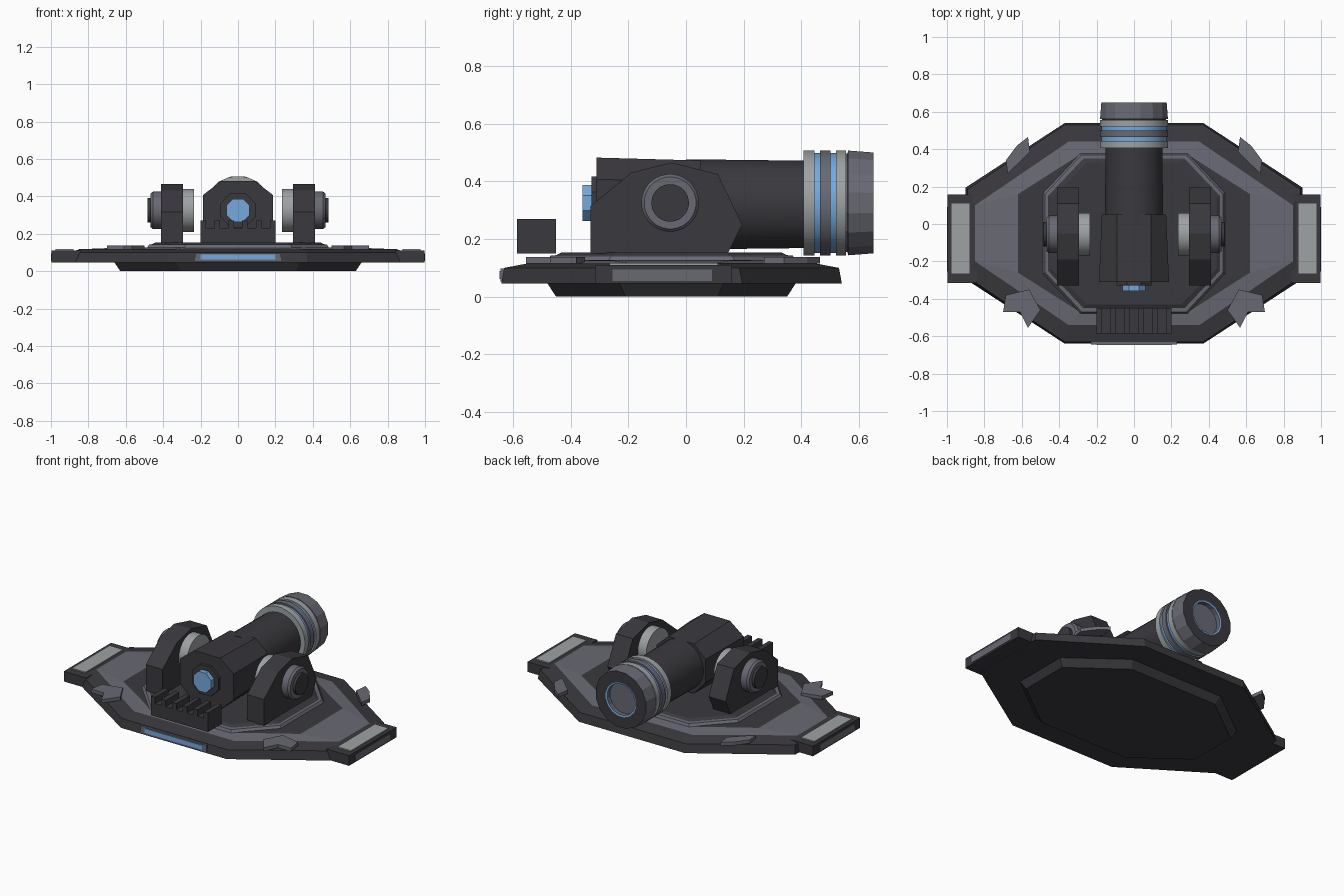
import bpy, bmesh, math
from mathutils import Vector

cube = bpy.data.objects.get("Cube")
if cube:
    bpy.data.objects.remove(cube, do_unlink=True)


def material(name, rgb):
    m = bpy.data.materials.new(name)
    m.use_nodes = True
    m.diffuse_color = (*rgb, 1)
    m.node_tree.nodes["Principled BSDF"].inputs["Base Color"].default_value = (*rgb, 1)
    return m


DARK, GREY, LIGHT, BLUE = range(4)
MATS = [material("charcoal", (0.042, 0.040, 0.047)),
        material("slate grey", (0.14, 0.14, 0.175)),
        material("light grey", (0.34, 0.36, 0.37)),
        material("light blue", (0.18, 0.40, 0.72))]


def loft(name, rings, mats, smooth=False):
    """Skin closed rings of points; mats colours each band, first and last also cap."""
    bm = bmesh.new()
    loops = [[bm.verts.new(p) for p in ring] for ring in rings]
    n = len(loops[0])
    for a, b, m in zip(loops, loops[1:], mats):
        for i in range(n):
            j = (i + 1) % n
            bm.faces.new((a[i], a[j], b[j], b[i])).material_index = m
    bm.faces.new(loops[0]).material_index = mats[0]
    bm.faces.new(loops[-1]).material_index = mats[-1]
    bmesh.ops.recalc_face_normals(bm, faces=bm.faces)
    mesh = bpy.data.meshes.new(name)
    bm.to_mesh(mesh)
    bm.free()
    for m in MATS:
        mesh.materials.append(m)
    ob = bpy.data.objects.new(name, mesh)
    bpy.context.collection.objects.link(ob)
    if smooth:
        bpy.ops.object.select_all(action='DESELECT')
        ob.select_set(True)
        bpy.context.view_layer.objects.active = ob
        bpy.ops.object.shade_smooth_by_angle(angle=math.radians(30))
    return ob


def box(name, x, y, z, mat):
    ring = [(x[0], y[0]), (x[1], y[0]), (x[1], y[1]), (x[0], y[1])]
    return loft(name, [[(*p, h) for p in ring] for h in z], [mat])


def octagon(xf, yf, xs, ys, z, cy=-0.05):
    """Long octagon: front corners at xf, yf and side corners at xs, ys."""
    q = [(xs, ys), (xf, yf), (-xf, yf), (-xs, ys)]
    return [(x, cy + y, z) for x, y in q] + [(-x, cy - y, z) for x, y in q]


def lathe(name, axis, profile, mats, y=0.0, z=0.325, n=32, smooth=True):
    """Spin (radius, position) pairs about the x or y axis."""
    rings = []
    for r, p in profile:
        ring = []
        for i in range(n):
            a = 2 * math.pi * (i + 0.5) / n
            u, v = r * math.cos(a), r * math.sin(a)
            ring.append(Vector((p, y + u, z + v) if axis == "x" else (u, p, z + v)))
        rings.append(ring)
    return loft(name, rings, mats, smooth)


# Base: foot, chamfered deck with painted bands, raised platform
loft("foot", [octagon(0.31, 0.40, 0.63, 0.16, 0),
              octagon(0.33, 0.43, 0.66, 0.18, 0.046)], [DARK])
loft("deck", [octagon(0.37, 0.59, 0.90, 0.245, 0.045),
              octagon(0.37, 0.58, 0.89, 0.235, 0.10),
              octagon(0.35, 0.49, 0.85, 0.15, 0.117),
              octagon(0.29, 0.42, 0.62, 0.21, 0.126),
              octagon(0.28, 0.41, 0.60, 0.20, 0.127)], [DARK, DARK, GREY, DARK])
loft("platform", [octagon(0.29, 0.43, 0.49, 0.22, 0.12),
                  octagon(0.28, 0.42, 0.475, 0.21, 0.142),
                  octagon(0.27, 0.40, 0.46, 0.20, 0.144),
                  octagon(0.25, 0.38, 0.44, 0.19, 0.154)], [GREY, GREY, DARK])

# Front light strip
box("strip_frame", (-0.23, 0.23), (-0.643, -0.62), (0.053, 0.097), GREY)
box("light_strip", (-0.2, 0.2), (-0.647, -0.64), (0.061, 0.089), BLUE)

# Heat sink with upright ribs
box("heat_sink", (-0.2, 0.2), (-0.585, -0.45), (0.15, 0.23), DARK)
for i in range(6):
    x = -0.185 + i * 0.074
    box("heat_sink_rib", (x - 0.015, x + 0.015), (-0.585, -0.45), (0.225, 0.27), DARK)


def body_ring(y, w, top, bottom):
    pts = [(0.09, top), (w, top - 0.075), (w, bottom + 0.09), (0.09, bottom)]
    return [(x, y, z) for x, z in pts] + [(-x, y, z) for x, z in reversed(pts)]


# Barrel assembly
loft("breech_body", [body_ring(-0.31, 0.187, 0.482, 0.155),
                     body_ring(0.05, 0.172, 0.472, 0.16)], [DARK])
lathe("breech_collar", "y", [(0.1, -0.3), (0.1, -0.328)], [DARK], n=8, smooth=False)
lathe("breech_light", "y", [(0.067, -0.32), (0.067, -0.358)], [BLUE], n=8, smooth=False)
lathe("barrel", "y", [(0.157, 0), (0.152, 0.42)], [DARK], z=0.32)
for name, r, start, end, mat in [
        ("rear_ring", 0.183, 0.407, 0.445, LIGHT),
        ("rear_glow_ring", 0.174, 0.44, 0.47, BLUE),
        ("middle_ring", 0.183, 0.465, 0.50, GREY),
        ("front_glow_ring", 0.174, 0.495, 0.525, BLUE),
        ("front_ring", 0.183, 0.52, 0.555, LIGHT)]:
    lathe(name, "y", [(r, start), (r, end)], [mat])
lathe("muzzle", "y",
      [(0.174, 0.55), (0.174, 0.56), (0.185, 0.561), (0.178, 0.65), (0.108, 0.65),
       (0.098, 0.648), (0.098, 0.62), (0.09, 0.62)],
      [GREY, GREY, GREY, DARK, BLUE, GREY, GREY], n=16, smooth=False)

# Paired parts on both sides
EAR = [(-0.33, 0.15), (-0.33, 0.315), (-0.19, 0.43), (-0.05, 0.465),
       (0.11, 0.425), (0.195, 0.25), (0.145, 0.15)]
REAR_FIN = [(0.567, 0.465), (0.625, 0.42), (0.685, 0.34), (0.675, 0.27), (0.556, 0.385)]
FRONT_FIN = [(0.56, -0.35), (0.685, -0.38), (0.70, -0.47), (0.61, -0.47),
             (0.567, -0.555), (0.5, -0.46)]
for side, s in (("left", 1), ("right", -1)):
    def span(a, b):
        return sorted((s * a, s * b))

    box(side + "_tab", span(0.84, 0.997), (-0.315, 0.157), (0.046, 0.11), DARK)
    box(side + "_tab_top_plate", span(0.88, 0.975), (-0.265, 0.11), (0.108, 0.117), LIGHT)
    box(side + "_tab_side_plate", span(0.993, 1.0), (-0.255, 0.09), (0.055, 0.095), GREY)
    loft(side + "_ear", [[(s * x, *p) for p in EAR] for x in (0.295, 0.413)], [DARK])
    lathe(side + "_inner_disc", "x", [(s * 0.236, 0.0)[::-1], (0.115, s * 0.236),
          (0.115, s * 0.3)][1:], [LIGHT], y=-0.055)
    lathe(side + "_hub", "x", [(0.1, s * 0.40), (0.1, s * 0.455), (0.09, s * 0.468),
          (0.065, s * 0.468), (0.065, s * 0.485)], [GREY, GREY, GREY, DARK], y=-0.055)
    for name, fin in (("_rear_fin", REAR_FIN), ("_front_fin", FRONT_FIN)):
        loft(side + name, [[(s * x, y, z) for x, y in fin] for z in (0.115, 0.137)], [GREY])
